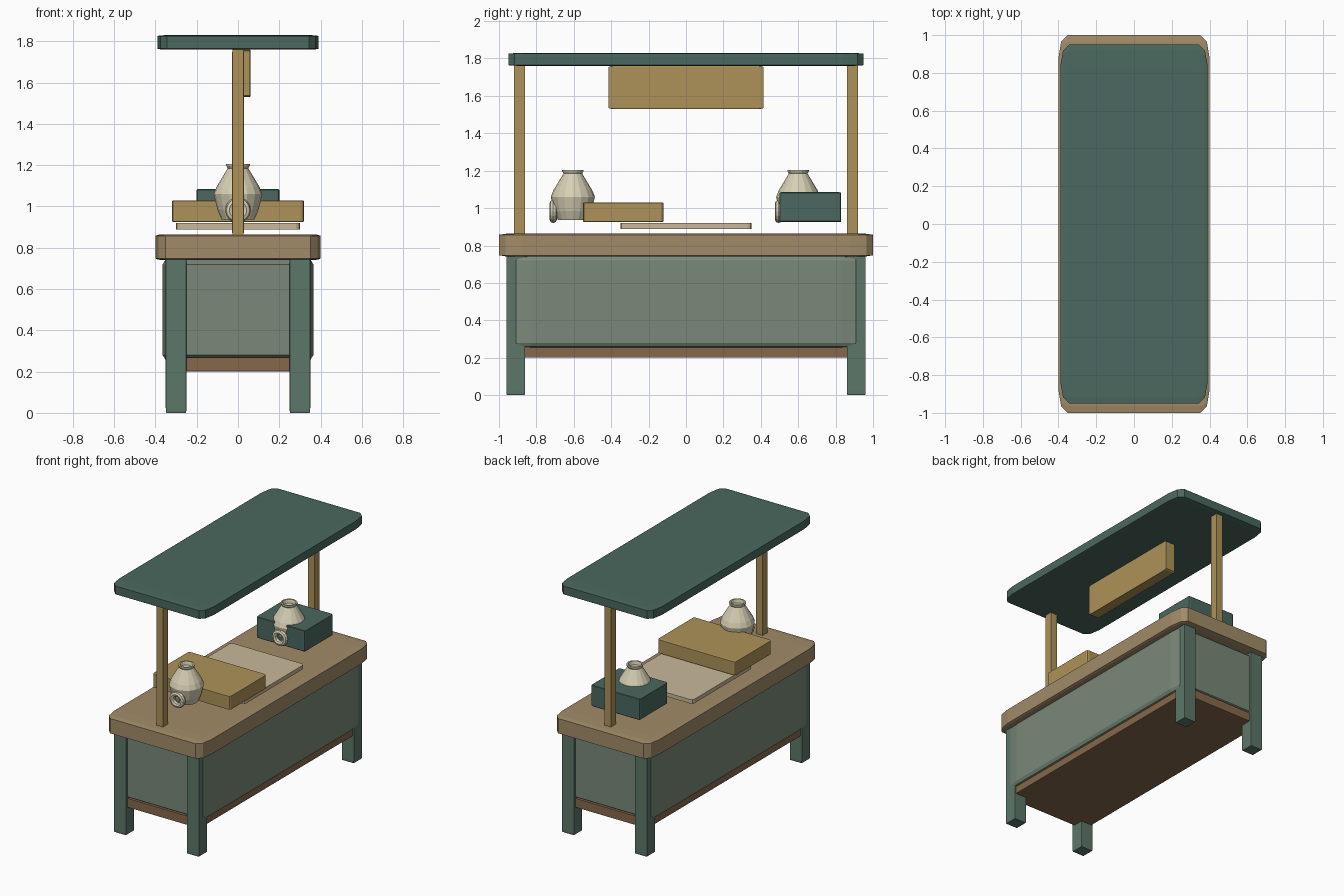
import bpy, bmesh, math
from mathutils import Matrix

if "Cube" in bpy.data.objects:
    bpy.data.objects.remove(bpy.data.objects["Cube"])


def material(name, rgb):
    m = bpy.data.materials.new(name)
    m.diffuse_color = (*rgb, 1)
    m.use_nodes = True
    m.node_tree.nodes["Principled BSDF"].inputs["Base Color"].default_value = m.diffuse_color
    return m


ROOF = material("dark_green", (0.07, 0.14, 0.115))
LEG = material("leg_green", (0.11, 0.185, 0.14))
SAGE = material("sage", (0.19, 0.25, 0.19))
TOP = material("tan_wood", (0.36, 0.26, 0.14))
GOLD = material("golden_wood", (0.42, 0.29, 0.10))
BROWN = material("brown_wood", (0.24, 0.14, 0.07))
CREAM = material("cream", (0.58, 0.48, 0.32))
CLAY = material("pale_clay", (0.68, 0.63, 0.46))


def finish(name, bm, mat):
    bmesh.ops.recalc_face_normals(bm, faces=bm.faces)
    me = bpy.data.meshes.new(name)
    bm.to_mesh(me)
    bm.free()
    me.materials.append(mat)
    ob = bpy.data.objects.new(name, me)
    bpy.context.collection.objects.link(ob)
    return ob


def box(name, x, y, z, mat, bevel=0.03):
    """Box from (min, max) ranges; bevel is a share of each side."""
    bm = bmesh.new()
    bmesh.ops.create_cube(bm, size=1)
    bmesh.ops.bevel(bm, geom=bm.edges[:], offset=bevel, segments=2,
                    profile=0.5, affect='EDGES')
    size = [r[1] - r[0] for r in (x, y, z)]
    mid = [(r[1] + r[0]) / 2 for r in (x, y, z)]
    bmesh.ops.scale(bm, vec=size, verts=bm.verts)
    bmesh.ops.translate(bm, vec=mid, verts=bm.verts)
    return finish(name, bm, mat)


def lathe(name, profile, centre, sides, mat):
    bm = bmesh.new()
    rings = []
    for r, z in profile:
        rings.append([bm.verts.new((centre[0] + r * math.cos(2 * math.pi * i / sides),
                                    centre[1] + r * math.sin(2 * math.pi * i / sides), z))
                      for i in range(sides)])
    for a, b in zip(rings, rings[1:]):
        for i in range(sides):
            j = (i + 1) % sides
            bm.faces.new((a[i], a[j], b[j], b[i]))
    bm.faces.new(rings[0])
    bm.faces.new(rings[-1])
    return finish(name, bm, mat)


def ring(name, centre, major, minor, mat, n=16, m=8):
    """Upright ring whose axis points along y."""
    bm = bmesh.new()
    v = []
    for i in range(n):
        a = 2 * math.pi * i / n
        row = []
        for k in range(m):
            b = 2 * math.pi * k / m
            r = major + minor * math.cos(b)
            row.append(bm.verts.new((r * math.cos(a), minor * math.sin(b), r * math.sin(a))))
        v.append(row)
    for i in range(n):
        for k in range(m):
            i2, k2 = (i + 1) % n, (k + 1) % m
            bm.faces.new((v[i][k], v[i2][k], v[i2][k2], v[i][k2]))
    bmesh.ops.transform(bm, matrix=Matrix.Translation(centre), verts=bm.verts)
    return finish(name, bm, mat)


# Counter: base shelf, cabinet body and worktop
box("base_shelf", (-0.34, 0.34), (-0.94, 0.94), (0.2, 0.27), BROWN)
box("cabinet_body", (-0.365, 0.365), (-0.94, 0.94), (0.25, 0.75), SAGE, 0.06)
box("worktop", (-0.4, 0.4), (-1.0, 1.0), (0.74, 0.865), TOP, 0.06)

# Legs and roof posts
for end, sy in (("front", -1), ("back", 1)):
    for side, sx in (("left", -1), ("right", 1)):
        box(f"{end}_{side}_leg", (sx * 0.3 - 0.05, sx * 0.3 + 0.05),
            (sy * 0.91 - 0.05, sy * 0.91 + 0.05), (0, 0.76), LEG)
    box(f"{end}_post", (-0.028, 0.028), (sy * 0.89 - 0.03, sy * 0.89 + 0.03),
        (0.85, 1.77), GOLD)

# Roof and hanging sign board
box("roof", (-0.39, 0.39), (-0.95, 0.95), (1.76, 1.83), ROOF, 0.06)
box("sign_board", (-0.02, 0.06), (-0.415, 0.415), (1.53, 1.76), GOLD)

# Goods on the counter
box("cloth_mat", (-0.3, 0.3), (-0.35, 0.35), (0.888, 0.92), CREAM)
box("wooden_crate", (-0.32, 0.32), (-0.55, -0.12), (0.925, 1.03), GOLD)
box("green_crate", (-0.2, 0.2), (0.5, 0.83), (0.925, 1.085), ROOF)

# Jars with a small ring handle low on the front
JAR = [(0.08, 0.937), (0.1, 0.985), (0.118, 1.06), (0.104, 1.095), (0.05, 1.185),
       (0.057, 1.197), (0.057, 1.205), (0.046, 1.205), (0.04, 1.18)]
for label, y in (("front", -0.605), ("back", 0.6)):
    lathe(f"{label}_jar", JAR, (0, y), 16, CLAY)
    ring(f"{label}_jar_handle", (0, y - 0.105, 0.982), 0.042, 0.02, CLAY)
